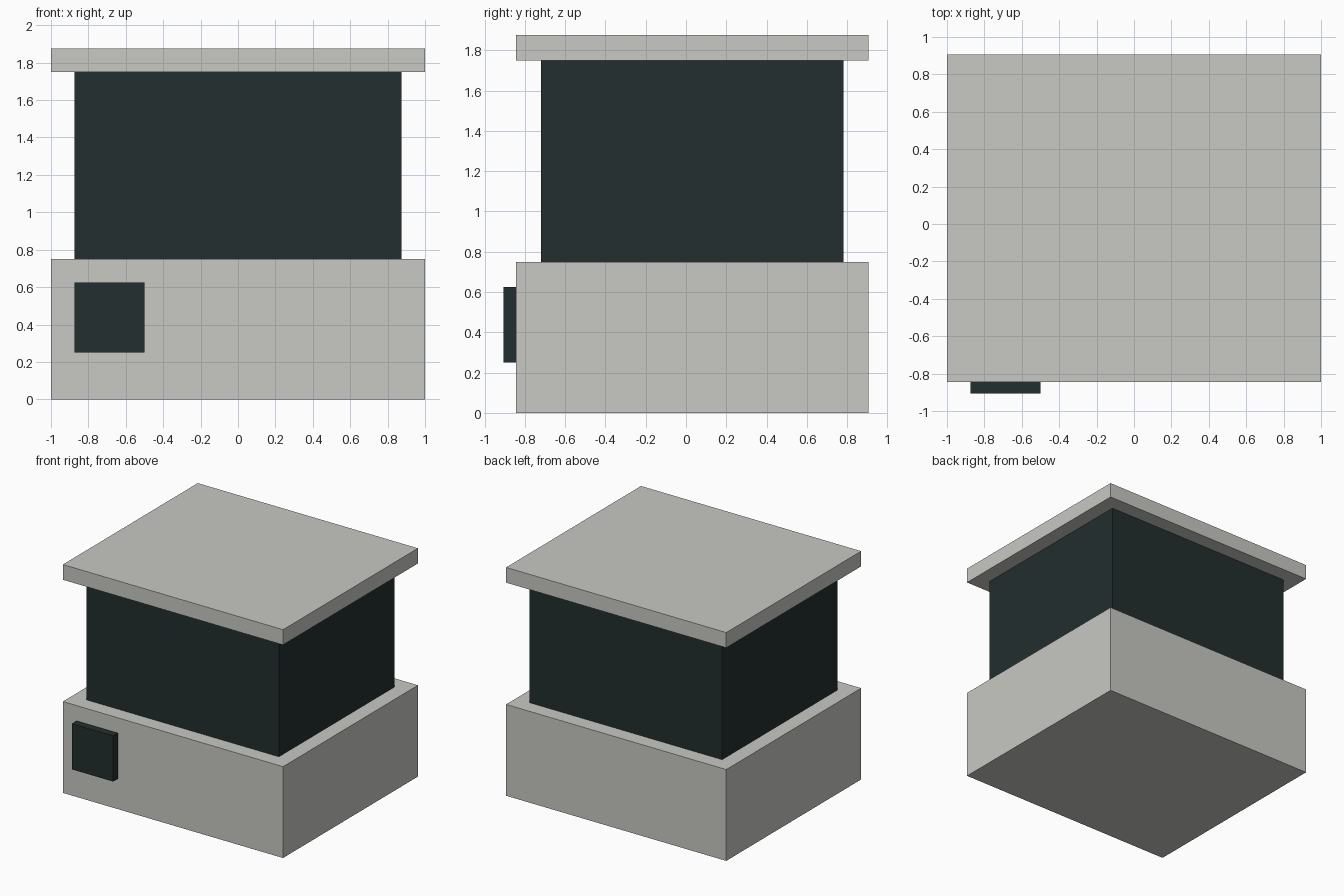
import bpy
import bmesh

if "Cube" in bpy.data.objects:
    bpy.data.objects.remove(bpy.data.objects["Cube"])


def material(name, color):
    m = bpy.data.materials.new(name)
    m.diffuse_color = (*color, 1.0)
    m.use_nodes = True
    m.node_tree.nodes["Principled BSDF"].inputs["Base Color"].default_value = m.diffuse_color
    return m


def box(name, lo, hi, mat):
    """Axis-aligned box between two corners."""
    bm = bmesh.new()
    bmesh.ops.create_cube(bm, size=1.0)
    for v in bm.verts:
        v.co = [a + (b - a) * (c + 0.5) for a, b, c in zip(lo, hi, v.co)]
    mesh = bpy.data.meshes.new(name)
    bm.to_mesh(mesh)
    bm.free()
    mesh.materials.append(mat)
    obj = bpy.data.objects.new(name, mesh)
    bpy.context.collection.objects.link(obj)
    return obj


stone = material("light_grey", (0.58, 0.58, 0.552))
dark = material("dark_teal", (0.0168, 0.0273, 0.0273))

FRONT, BACK = -0.844, 0.906   # outer faces of the base and roof
INSET = 0.125                 # setback of the dark walls

# Base block, recessed dark walls and overhanging roof slab
box("base", (-1, FRONT, 0), (1, BACK, 0.75), stone)
box("glazed_walls", (-1 + INSET, FRONT + INSET, 0.75),
    (1 - INSET, BACK - INSET, 1.75), dark)
box("roof_slab", (-1, FRONT, 1.75), (1, BACK, 1.875), stone)

# Small raised panel on the front of the base
box("front_panel", (-0.875, -0.906, 0.25), (-0.5, FRONT, 0.625), dark)
